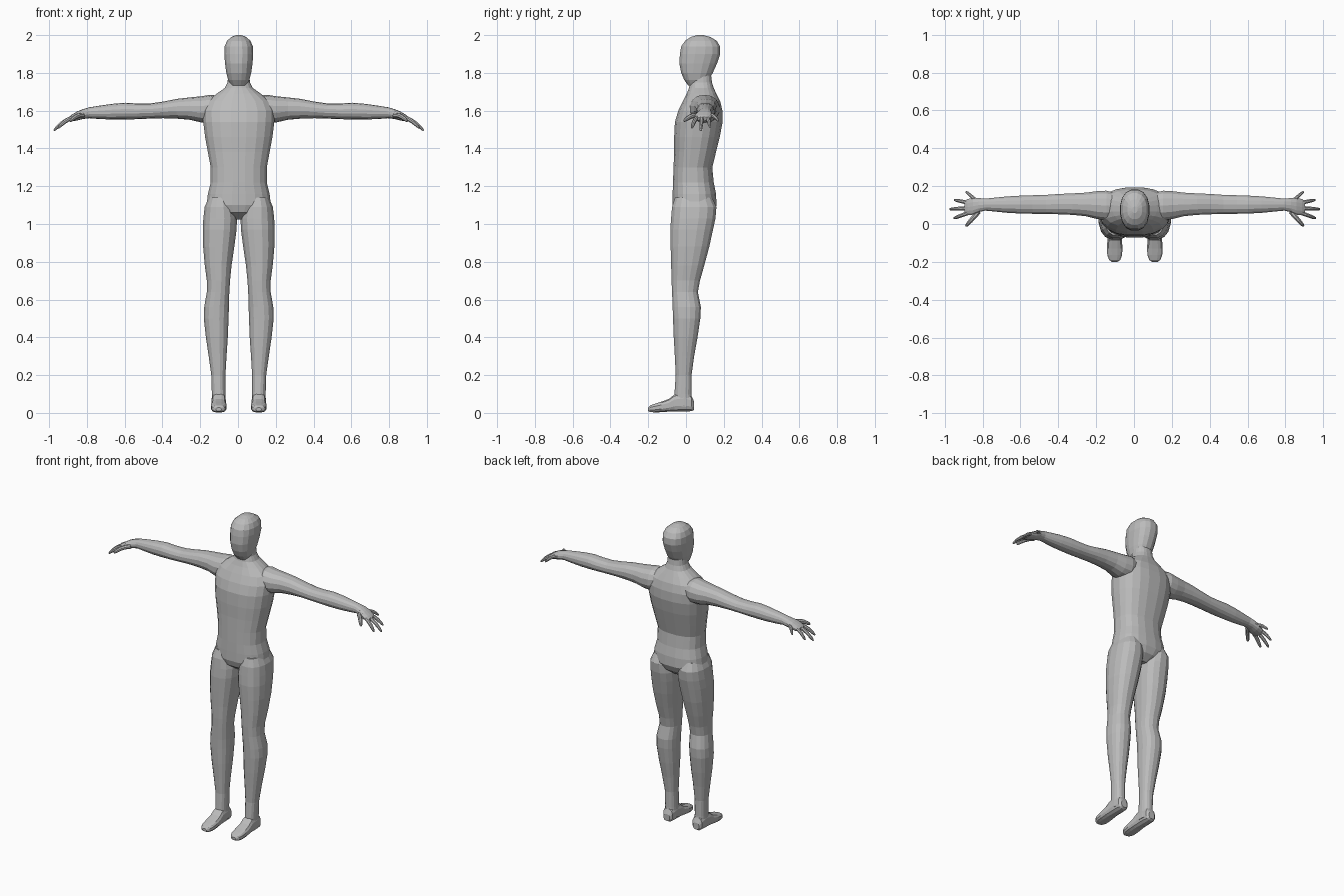
import bpy, bmesh, math
from mathutils import Vector

grey = bpy.data.materials.new("grey")
grey.diffuse_color = (0.5, 0.5, 0.5, 1)
CX = 0.004  # the figure's mirror plane sits slightly right of centre


def oval(c, u, v, n, p):
    """Superellipse ring around c with half-axis vectors u and v."""
    pts = []
    for i in range(n):
        a = 2 * math.pi * (i + 0.5) / n
        s, t = math.cos(a), math.sin(a)
        pts.append(Vector(c) + Vector(u) * math.copysign(abs(s) ** (2 / p), s)
                   + Vector(v) * math.copysign(abs(t) ** (2 / p), t))
    return pts


def loft(name, rings, mirror=False):
    """Closed skin through a list of rings, optionally copied to the other side."""
    objs = []
    for side in ((1, -1) if mirror else (1,)):
        bm = bmesh.new()
        loops = [[bm.verts.new((side * q.x + CX, q.y, q.z)) for q in r] for r in rings]
        n = len(loops[0])
        for a, b in zip(loops, loops[1:]):
            for i in range(n):
                bm.faces.new((a[i], a[(i + 1) % n], b[(i + 1) % n], b[i]))
        bm.faces.new(loops[0])
        bm.faces.new(loops[-1])
        bmesh.ops.recalc_face_normals(bm, faces=bm.faces)
        me = bpy.data.meshes.new(name)
        bm.to_mesh(me)
        bm.free()
        me.materials.append(grey)
        ob = bpy.data.objects.new(name + ("" if not mirror else "_left" if side > 0 else "_right"), me)
        bpy.context.collection.objects.link(ob)
        objs.append(ob)
    return objs


def upright(rows, n=16, p=2.3):
    """Rows of z, x min, x max, y front, y back."""
    return [oval(((a + b) / 2, (c + d) / 2, z), ((b - a) / 2, 0, 0), (0, (d - c) / 2, 0), n, p)
            for z, a, b, c, d in rows]


# torso and neck: z, half width, y front, y back
torso = [(1.025, .05, -.01, .10), (1.06, .13, -.06, .145), (1.10, .172, -.073, .163),
         (1.16, .165, -.072, .16), (1.22, .150, -.07, .148), (1.30, .150, -.067, .140),
         (1.38, .165, -.064, .160), (1.46, .180, -.064, .180), (1.54, .190, -.060, .195),
         (1.60, .192, -.042, .194), (1.65, .170, -.018, .182), (1.69, .118, .003, .162),
         (1.72, .075, .015, .147), (1.75, .060, .022, .138), (1.80, .055, .025, .132)]
body = loft("body", upright([(z, -w, w, a, b) for z, w, a, b in torso], 20, 2.4))[0]
parts = []

# head
head = [(1.732, .040, .012, .09), (1.762, .057, -.010, .122), (1.80, .067, -.027, .143),
        (1.85, .074, -.037, .166), (1.90, .078, -.034, .183), (1.94, .076, -.027, .182),
        (1.97, .063, -.006, .164), (1.99, .040, .025, .130), (2.0, .014, .058, .092)]
parts += loft("head", upright([(z, -w, w, a, b) for z, w, a, b in head]))

# legs: z, inner x, outer x, y front, y back
leg = [(.03, .068, .142, -.06, .035), (.10, .070, .143, -.062, .030), (.20, .070, .146, -.055, .030),
       (.30, .064, .160, -.060, .044), (.40, .057, .175, -.066, .062), (.50, .053, .186, -.070, .077),
       (.56, .051, .184, -.072, .080), (.64, .049, .170, -.075, .064), (.70, .045, .170, -.078, .075),
       (.78, .037, .181, -.080, .098), (.88, .022, .190, -.083, .125), (.97, .010, .192, -.085, .145),
       (1.03, .008, .189, -.081, .158), (1.09, .018, .182, -.076, .163), (1.14, .040, .160, -.06, .14)]
parts += loft("leg", upright(leg, 16, 2.3), True)

# feet: y, half width, z bottom, z top
foot = [(.043, .022, .016, .06), (.030, .034, .008, .09), (-.01, .038, .006, .11), (-.06, .038, .006, .10),
        (-.09, .040, .006, .075), (-.13, .042, .003, .060), (-.165, .040, .002, .049),
        (-.19, .030, .004, .040), (-.201, .014, .010, .028)]
parts += loft("foot", [oval((.106, y, (a + b) / 2), (w, 0, 0), (0, 0, (b - a) / 2), 12, 2.8)
                       for y, w, a, b in foot], True)

# arms and palms: x, z bottom, z top, y front, y back
arm = [(.08, 1.56, 1.675, .03, .16), (.15, 1.535, 1.684, .018, .178), (.20, 1.538, 1.676, .025, .175),
       (.26, 1.552, 1.670, .040, .167), (.33, 1.558, 1.662, .047, .163), (.40, 1.560, 1.648, .050, .160),
       (.47, 1.558, 1.638, .053, .155), (.54, 1.555, 1.638, .053, .153), (.60, 1.553, 1.642, .054, .151),
       (.67, 1.553, 1.636, .058, .147), (.74, 1.556, 1.626, .065, .140), (.79, 1.560, 1.618, .070, .135),
       (.825, 1.556, 1.608, .062, .138), (.855, 1.548, 1.596, .048, .140), (.885, 1.544, 1.578, .046, .132),
       (.90, 1.546, 1.566, .055, .122)]
parts += loft("arm", [oval((x, (c + d) / 2, (a + b) / 2), (0, (d - c) / 2, 0), (0, 0, (b - a) / 2), 14, 2.2)
                      for x, a, b, c, d in arm], True)

# fingers: root, tip, radius
fingers = [("thumb", (.825, .065, 1.575), (.893, -.012, 1.545), .014),
           ("index_finger", (.87, .062, 1.566), (.957, .030, 1.508), .012),
           ("middle_finger", (.875, .085, 1.566), (.979, .078, 1.495), .012),
           ("ring_finger", (.87, .110, 1.566), (.955, .128, 1.512), .0115),
           ("little_finger", (.835, .122, 1.578), (.893, .172, 1.545), .0105)]
for name, root, tip, r in fingers:
    root, tip = Vector(root), Vector(tip)
    d = (tip - root).normalized()
    u = d.cross(Vector((0, 0, 1))).normalized()
    v = u.cross(d)
    rings = []
    for t, k in ((0, 1), (.35, .95), (.6, .9), (.85, .75), (.97, .5), (1, .2)):
        c = root.lerp(tip, t) + Vector((0, 0, .01 * math.sin(math.pi * t)))  # slight curl
        rings.append(oval(c, u * r * k, v * r * k, 8, 2))
    parts += loft(name, rings, True)

# weld all parts into one skin
for part in parts:
    mod = body.modifiers.new(part.name, "BOOLEAN")
    mod.operation, mod.solver, mod.object = "UNION", "EXACT", part
bpy.context.view_layer.update()
skin = bpy.data.meshes.new_from_object(body.evaluated_get(bpy.context.evaluated_depsgraph_get()))
body.modifiers.clear()
body.data = skin
skin.materials.clear()
skin.materials.append(grey)
for poly in skin.polygons:
    poly.material_index = 0
for part in parts:
    bpy.data.objects.remove(part)
